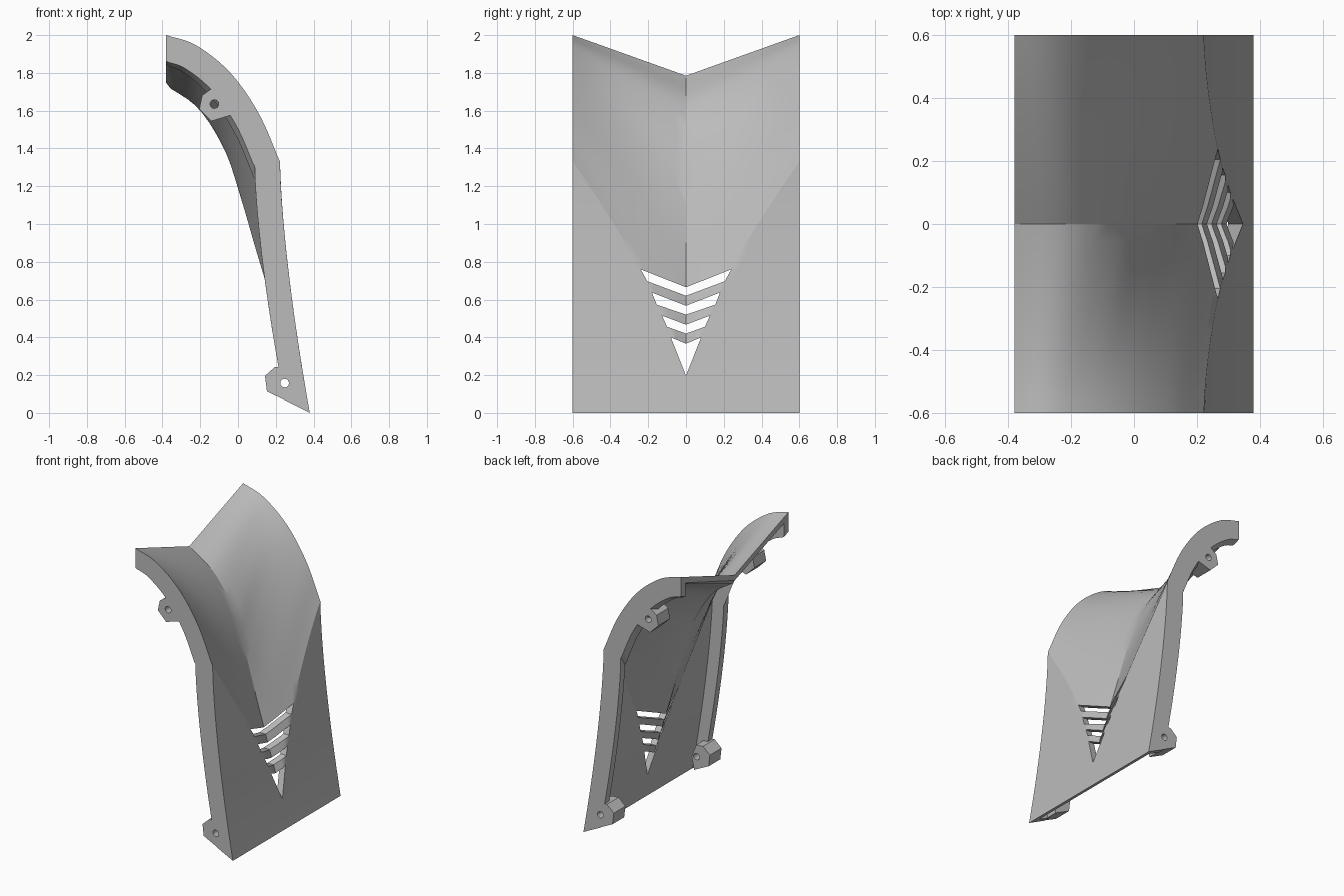
import bpy, bmesh, math
from mathutils import Vector

if "Cube" in bpy.data.objects:
    bpy.data.objects.remove(bpy.data.objects["Cube"], do_unlink=True)

grey = bpy.data.materials.new("plain_grey")
grey.use_nodes = True
grey.diffuse_color = (0.5, 0.5, 0.5, 1)
grey.node_tree.nodes["Principled BSDF"].inputs["Base Color"].default_value = (0.5, 0.5, 0.5, 1)

HALF, RIM_AT = 0.6, 0.917          # half width, start of the side rims
RIM, SKIN = 0.135, 0.045           # rim depth and wall thickness
UP, LOW = 26, 14                   # rows above and below the crease

SIDE = [(-.38, 2), (-.22, 1.945), (-.04, 1.8), (.11, 1.585), (.222, 1.33)]
VALLEY = [(-.38, 1.785), (-.18, 1.645), (-.03, 1.41), (.06, 1.145),
          (.14, .87), (.235, .555), (.345, .2)]


def spline(points, t):
    """Smooth curve through the points, t from 0 to 1."""
    p = [Vector(q) for q in points]
    p = [2 * p[0] - p[1]] + p + [2 * p[-1] - p[-2]]
    n = len(points) - 1
    i = min(int(t * n), n - 1)
    f = t * n - i
    a, b, c, d = p[i:i + 4]
    return b + 0.5 * f * (c - a + f * (2 * a - 5 * b + 4 * c - d + f * (3 * (b - c) + d - a)))


def skirt_x(z):
    return .222 + .158 * (max(1.33 - z, 0) / 1.33) ** 1.5


def outer(row, s):
    """Outer surface in x, z for a row and a side fraction s."""
    crease_z = .2 + 1.13 * s ** .76
    if row > UP:
        z = crease_z * (1 - (row - UP) / LOW)
        return Vector((skirt_x(z), z))
    u = row / UP
    fix = Vector((skirt_x(crease_z), crease_z)) - Vector(VALLEY[-1]).lerp(Vector(SIDE[-1]), s)
    return spline(VALLEY, u).lerp(spline(SIDE, u), s) + fix * u * u


def inner(row, s, depth):
    p = outer(row, s)
    t = (outer(min(row + 1, UP + LOW), s) - outer(max(row - 1, 0), s)).normalized()
    n = Vector((-t.y, t.x))
    q = p - n * depth
    # slide towards the sloping bottom cut
    q.y += max(row - UP, 0) / LOW * depth * (.5 * n.x + n.y)
    q.x = max(q.x, -.38)
    return q


def finish(name, bm):
    bmesh.ops.recalc_face_normals(bm, faces=bm.faces)
    mesh = bpy.data.meshes.new(name)
    bm.to_mesh(mesh)
    bm.free()
    mesh.materials.append(grey)
    obj = bpy.data.objects.new(name, mesh)
    bpy.context.collection.objects.link(obj)
    return obj


def prism(name, outline, axis, start, end):
    """Outline in (x, z) or (y, z) extruded along the other axis."""
    bm = bmesh.new()
    place = (lambda a, b, d: (d, a, b)) if axis == "x" else (lambda a, b, d: (a, d, b))
    rings = [[bm.verts.new(place(a, b, d)) for a, b in outline] for d in (start, end)]
    for ring in rings:
        bm.faces.new(ring)
    for i in range(len(outline)):
        j = (i + 1) % len(outline)
        bm.faces.new((rings[0][i], rings[0][j], rings[1][j], rings[1][i]))
    return finish(name, bm)


def activate(obj):
    bpy.ops.object.select_all(action="DESELECT")
    obj.select_set(True)
    bpy.context.view_layer.objects.active = obj


def cut(obj, cutters):
    activate(obj)
    for c in cutters:
        c.hide_render = True
        mod = obj.modifiers.new("cut", "BOOLEAN")
        mod.operation, mod.solver, mod.object = "DIFFERENCE", "EXACT", c
        bpy.ops.object.modifier_apply(modifier=mod.name)


# Curved panel: closed cross-sections joined row by row
half = [RIM_AT * i / 10 for i in range(1, 11)] + [1]
outside = [-s for s in reversed(half)] + [0] + half
thin = [s for s in outside if abs(s) < 1]
inside = ([(1, RIM), (RIM_AT, RIM)] + [(s, SKIN) for s in reversed(thin)]
          + [(-RIM_AT, RIM), (-1, RIM)])
bm = bmesh.new()
rows = []
for r in range(UP + LOW + 1):
    ring = [(s, outer(r, abs(s))) for s in outside]
    ring += [(s, inner(r, abs(s), d)) for s, d in inside]
    rows.append([bm.verts.new((p.x, s * HALF, p.y)) for s, p in ring])
for a, b in zip(rows, rows[1:]):
    for i in range(len(a)):
        j = (i + 1) % len(a)
        bm.faces.new((a[i], a[j], b[j], b[i]))
bm.faces.new(rows[0])
bm.faces.new(rows[-1])
panel = finish("curved_panel", bm)

# Chevron vents: corner, lower corner, centre top, centre bottom
VENTS = [(.24, .76, .205, .697, .665, .62), (.18, .637, .155, .573, .567, .52),
         (.127, .515, .1, .456, .467, .42)]
cutters = []
for y1, z1, y2, z2, top, bottom in VENTS:
    cutters.append(prism("vent_cutter", [(-y1, z1), (0, top), (y1, z1), (y2, z2),
                                         (0, bottom), (-y2, z2)], "x", -.1, .6))
cutters.append(prism("vent_cutter", [(-.08, .4), (0, .366), (.08, .4), (0, .197)], "x", -.1, .6))

# Mounting lugs with screw holes on both sides
LUGS = {
    "upper_lug": ([(-.15, 1.71), (-.19, 1.68), (-.205, 1.61), (-.14, 1.545),
                   (-.04, 1.575), (-.02, 1.65), (-.09, 1.73)], (-.125, 1.635)),
    "lower_lug": ([(.196, .244), (.143, .196), (.153, .115), (.265, .06),
                   (.285, .15), (.25, .24)], (.247, .158)),
}
holes = []
for side, label in ((1, "back"), (-1, "front")):
    for name, (outline, (hx, hz)) in LUGS.items():
        lug = prism(f"{label}_{name}", outline, "y", side * .47, side * HALF)
        ring = [(hx + .023 * math.cos(k * math.pi / 8), hz + .023 * math.sin(k * math.pi / 8))
                for k in range(16)]
        hole = prism("hole_cutter", ring, "y", side * .4, side * .7)
        cut(lug, [hole])
        holes.append(hole)
        if name == "lower_lug":
            cutters.append(hole)

cut(panel, cutters)
activate(panel)
bpy.ops.object.shade_smooth_by_angle(angle=math.radians(25))
for c in set(cutters + holes):
    bpy.data.objects.remove(c, do_unlink=True)
